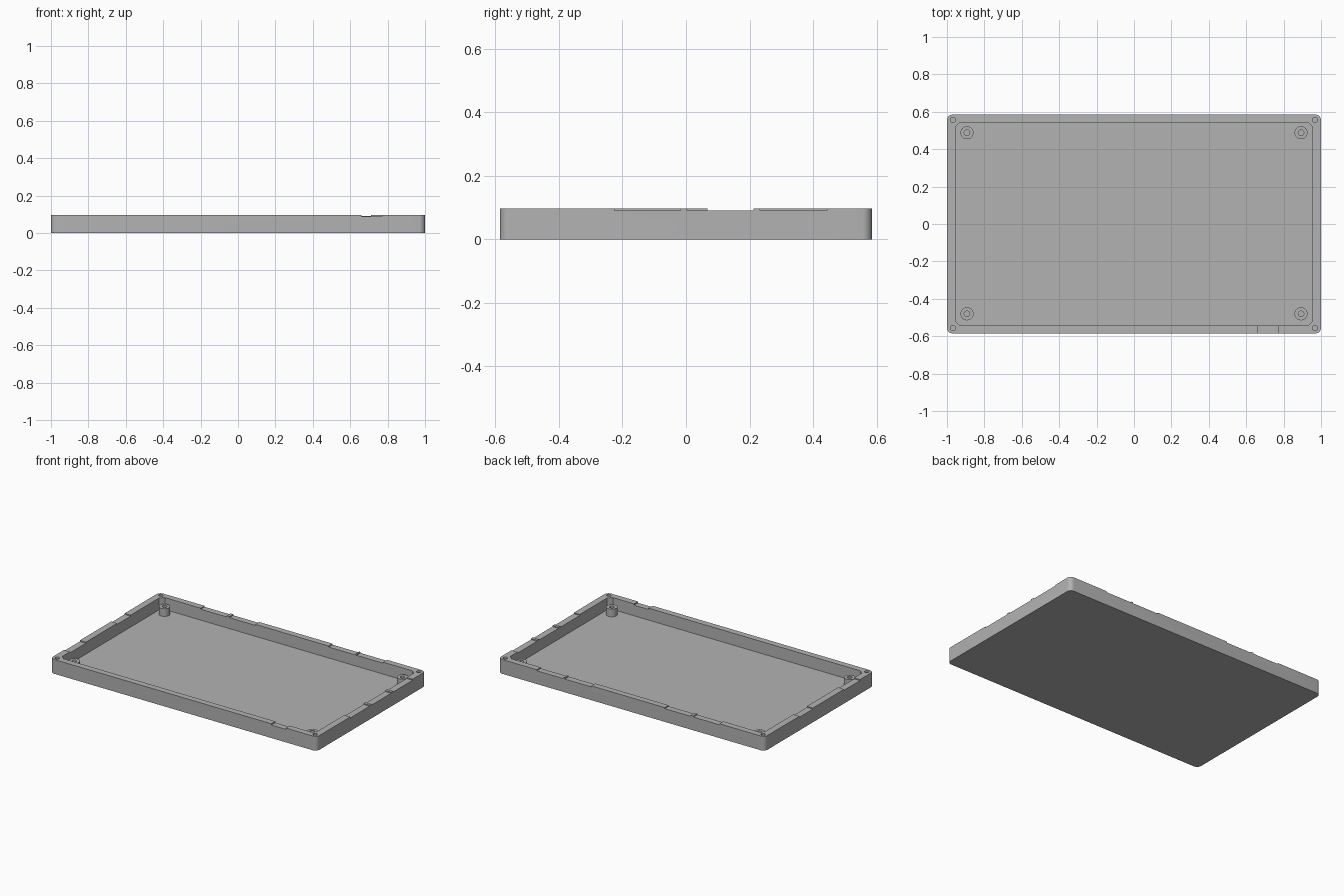
import bpy, bmesh, math

cube = bpy.data.objects.get("Cube")
if cube:
    bpy.data.objects.remove(cube, do_unlink=True)

HALF_X, HALF_Y, HEIGHT = 1.0, 0.585, 0.097
IN_X, IN_Y, FLOOR = 0.955, 0.543, 0.016
NOTCH_Z, BOSS_TOP = 0.09, 0.068

grey = bpy.data.materials.new("light grey plastic")
grey.use_nodes = True
colour = (0.45, 0.45, 0.45, 1)
grey.diffuse_color = colour
grey.node_tree.nodes["Principled BSDF"].inputs["Base Color"].default_value = colour


def finish(name, bm):
    bmesh.ops.recalc_face_normals(bm, faces=bm.faces)
    mesh = bpy.data.meshes.new(name)
    bm.to_mesh(mesh)
    bm.free()
    mesh.materials.append(grey)
    obj = bpy.data.objects.new(name, mesh)
    bpy.context.collection.objects.link(obj)
    return obj


def block(name, x0, x1, y0, y1, z0, z1, corner=0, segments=1):
    """Box whose upright edges can be rounded or chamfered."""
    bm = bmesh.new()
    bmesh.ops.create_cube(bm, size=1)
    for v in bm.verts:
        v.co = (x1 if v.co.x > 0 else x0, y1 if v.co.y > 0 else y0, z1 if v.co.z > 0 else z0)
    if corner:
        upright = [e for e in bm.edges if abs(e.verts[0].co.z - e.verts[1].co.z) > 0.001]
        bmesh.ops.bevel(bm, geom=upright, offset=corner, segments=segments,
                        profile=0.5, affect='EDGES')
    return finish(name, bm)


def cylinder(name, x, y, radius, z0, z1):
    bm = bmesh.new()
    bmesh.ops.create_cone(bm, cap_ends=True, segments=32, radius1=radius,
                          radius2=radius, depth=z1 - z0)
    bmesh.ops.translate(bm, verts=bm.verts, vec=(x, y, (z0 + z1) / 2))
    return finish(name, bm)


def cut(target, cutter):
    """Subtract the cutter, then throw it away."""
    mod = target.modifiers.new("cut", 'BOOLEAN')
    mod.operation, mod.solver, mod.object = 'DIFFERENCE', 'EXACT', cutter
    bpy.context.view_layer.objects.active = target
    bpy.ops.object.modifier_apply(modifier=mod.name)
    bpy.data.objects.remove(cutter, do_unlink=True)


def smooth(obj):
    bpy.ops.object.select_all(action='DESELECT')
    obj.select_set(True)
    bpy.context.view_layer.objects.active = obj
    bpy.ops.object.shade_smooth_by_angle(angle=math.radians(30))


# Tray: rounded outside, chamfered cavity
tray = block("tray", -HALF_X, HALF_X, -HALF_Y, HALF_Y, 0, HEIGHT, 0.03, 8)
cut(tray, block("cavity", -IN_X, IN_X, -IN_Y, IN_Y, FLOOR, 0.2, 0.025))

# Shallow notches across the rim
for a, b in ((-0.66, -0.465), (-0.445, -0.25), (0.30, 0.50), (0.51, 0.71)):
    cut(tray, block("back_notch", a, b, 0.5, 0.65, NOTCH_Z, 0.2))
for a, b in ((-0.225, -0.017), (0.003, 0.213), (0.233, 0.443)):
    cut(tray, block("left_notch", 0.9, 1.1, a, b, NOTCH_Z, 0.2))
for a, b in ((-0.437, -0.267), (0.068, 0.213)):
    cut(tray, block("right_notch", -1.1, -0.9, a, b, NOTCH_Z, 0.2))
cut(tray, block("front_notch", 0.66, 0.77, -0.65, -0.5, 0.088, 0.2))

# Screw holes in the rim corners, and hollow standoffs on the floor
for sx, side in ((1, "left"), (-1, "right")):
    for sy, end, boss_y in ((1, "back", 0.488), (-1, "front", -0.48)):
        cut(tray, cylinder("screw_hole", sx * 0.968, sy * 0.556, 0.014, 0.03, 0.2))
        boss = cylinder(f"{end}_{side}_standoff", sx * 0.893, boss_y, 0.035,
                        FLOOR - 0.004, BOSS_TOP)
        cut(boss, cylinder("standoff_hole", sx * 0.893, boss_y, 0.015, FLOOR, 0.2))
        smooth(boss)
smooth(tray)
